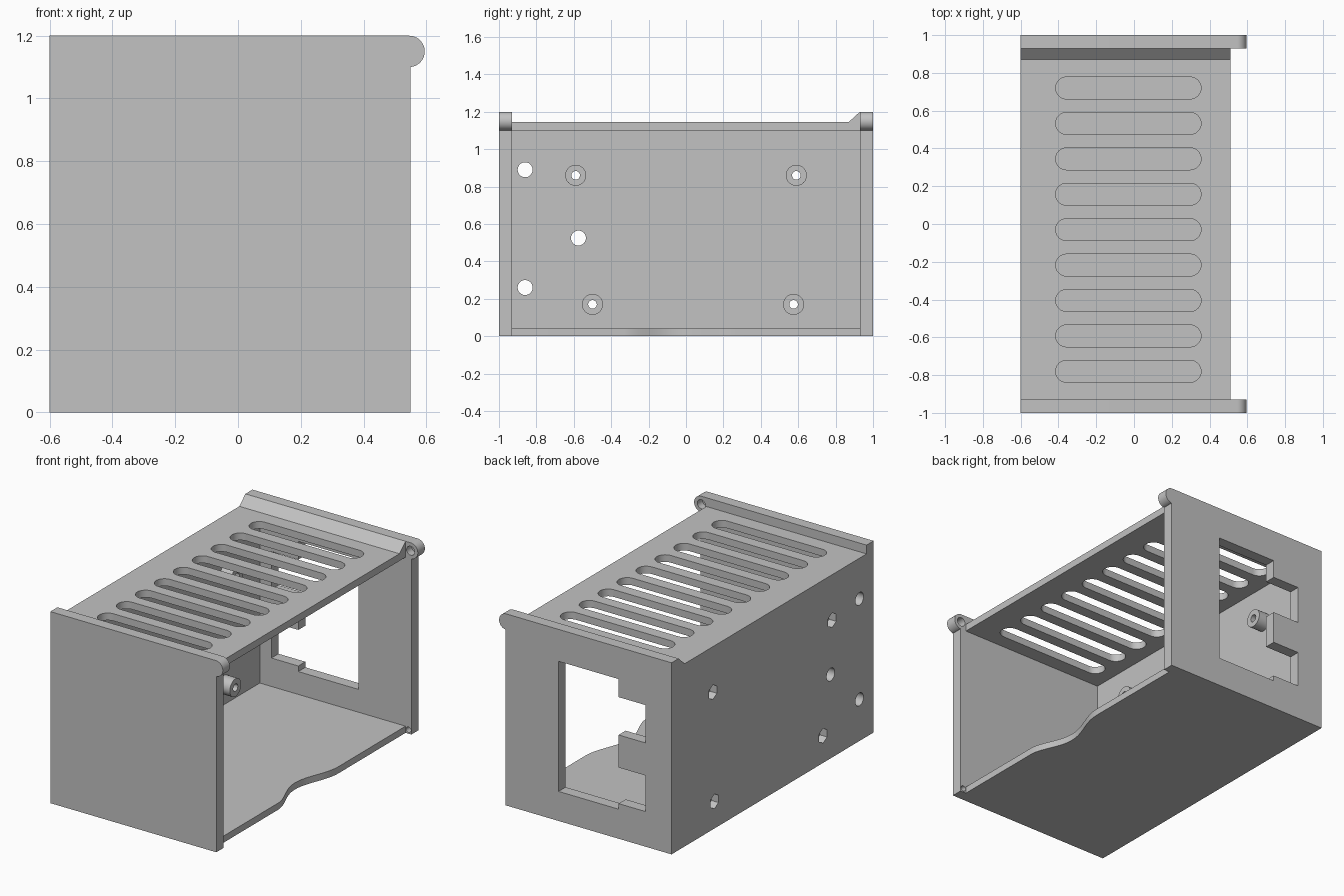
import bpy, bmesh, math

cube = bpy.data.objects.get("Cube")
if cube:
    bpy.data.objects.remove(cube, do_unlink=True)

grey = bpy.data.materials.new("light_grey_plastic")
grey.use_nodes = True
colour = (0.54, 0.54, 0.54, 1)
grey.diffuse_color = colour
grey.node_tree.nodes["Principled BSDF"].inputs["Base Color"].default_value = colour

PLACE = {
    "x": lambda u, v, d: (d, u, v),
    "y": lambda u, v, d: (u, d, v),
    "z": lambda u, v, d: (u, v, d),
}


def prism(name, outlines, axis, start, end):
    """Extrude one or more outlines along an axis into a single object."""
    bm = bmesh.new()
    for outline in outlines:
        face = bm.faces.new([bm.verts.new(PLACE[axis](u, v, start)) for u, v in outline])
        grown = bmesh.ops.extrude_face_region(bm, geom=[face])["geom"]
        offset = PLACE[axis](0, 0, end - start)
        bmesh.ops.translate(bm, vec=offset, verts=[g for g in grown if isinstance(g, bmesh.types.BMVert)])
    bmesh.ops.recalc_face_normals(bm, faces=bm.faces)
    mesh = bpy.data.meshes.new(name)
    bm.to_mesh(mesh)
    bm.free()
    mesh.materials.append(grey)
    obj = bpy.data.objects.new(name, mesh)
    bpy.context.collection.objects.link(obj)
    return obj


def rect(u0, u1, v0, v1):
    return [(u0, v0), (u1, v0), (u1, v1), (u0, v1)]


def arc(u, v, r, a0, a1, n):
    angles = [math.radians(a0 + (a1 - a0) * i / n) for i in range(n + 1)]
    return [(u + r * math.cos(a), v + r * math.sin(a)) for a in angles]


def circle(u, v, r, n=32, turn=0):
    return arc(u, v, r, turn, turn + 360, n)[:-1]


def activate(obj):
    bpy.ops.object.select_all(action="DESELECT")
    obj.select_set(True)
    bpy.context.view_layer.objects.active = obj


def cut(obj, cutter):
    """Subtract a cutter from a part and remove the cutter."""
    cutter.hide_render = True
    mod = obj.modifiers.new("cut", "BOOLEAN")
    mod.operation, mod.solver, mod.object = "DIFFERENCE", "EXACT", cutter
    activate(obj)
    bpy.ops.object.modifier_apply(modifier=mod.name)
    bpy.data.objects.remove(cutter, do_unlink=True)


LEFT, RIM, EDGE, INNER = -0.6, 0.51, 0.55, 0.93

# End walls with a rounded hinge lug and blind pin holes on the inside
profile = [(LEFT, 0), (EDGE, 0), (EDGE, 1.1)] + arc(0.545, 1.15, 0.05, -84, 90, 24) + [(LEFT, 1.2)]
walls = {}
for name, side in (("front_wall", -1), ("back_wall", 1)):
    wall = prism(name, [profile], "y", side * INNER, side * 1.0)
    pins = [circle(0.545, 1.15, 0.028), circle(0.53, 0.025, 0.017)]
    cut(wall, prism("pin_cutter", pins, "y", side * 0.9, side * 0.98))
    walls[name] = wall

# Stepped connector window in the back wall
window = [(0.183, 0.185), (0.183, 1.0), (-0.233, 1.0), (-0.233, 0.887), (-0.42, 0.887),
          (-0.42, 0.65), (-0.233, 0.65), (-0.233, 0.446), (-0.42, 0.446), (-0.42, 0.22),
          (-0.233, 0.22), (-0.233, 0.185)]
cut(walls["back_wall"], prism("window_cutter", [window], "y", 0.8, 1.1))

# Floor with a shallow curved finger recess in its open edge
start, end, depth, steps = -0.33, 0.27, 0.078, 32
recess = []
for i in range(steps + 1):
    t = i / steps
    recess.append((RIM - depth * (1 - math.cos(2 * math.pi * t ** 0.9)) / 2, start + (end - start) * t))
floor = prism("floor", [[(LEFT, -INNER), (RIM, -INNER)] + recess + [(RIM, INNER), (LEFT, INNER)]], "z", 0, 0.042)

# Roof with a row of ventilation slots
roof = prism("roof", [rect(LEFT, RIM, -INNER, INNER)], "z", 1.1, 1.145)
radius = 0.058
slots = []
for i in range(9):
    y = 0.72 - i * 0.1875
    slots.append(arc(0.355 - radius, y, radius, -90, 90, 16) + arc(-0.415 + radius, y, radius, 90, 270, 16))
cut(roof, prism("slot_cutter", slots, "z", 1.0, 1.25))

# Sloped fillet between the roof and the back wall
prism("roof_wedge", [[(0.87, 1.145), (INNER, 1.145), (INNER, 1.2)]], "x", LEFT, RIM)

# Side wall with standoffs, screw holes, nut pockets and cable holes
mounts = [(-0.59, 0.86), (0.59, 0.86), (-0.5, 0.17), (0.575, 0.17)]
ports = [(-0.86, 0.89), (-0.575, 0.525), (-0.86, 0.26)]
side_wall = prism("side_wall", [rect(-INNER, INNER, 0.042, 1.1)], "x", LEFT, -0.5)
standoffs = prism("standoffs", [circle(y, z, 0.056) for y, z in mounts], "x", -0.5, -0.42)
cut(side_wall, prism("port_cutter", [circle(y, z, 0.04) for y, z in ports], "x", -0.7, -0.3))
for part in (side_wall, standoffs):
    cut(part, prism("screw_cutter", [circle(y, z, 0.023) for y, z in mounts], "x", -0.7, -0.3))
cut(side_wall, prism("nut_cutter", [circle(y, z, 0.046, 6, 30) for y, z in mounts], "x", -0.7, -0.55))

# Smooth the curved faces, keep the edges sharp
for part in (*walls.values(), floor, roof, side_wall, standoffs):
    activate(part)
    bpy.ops.object.shade_smooth_by_angle(angle=math.radians(30))
